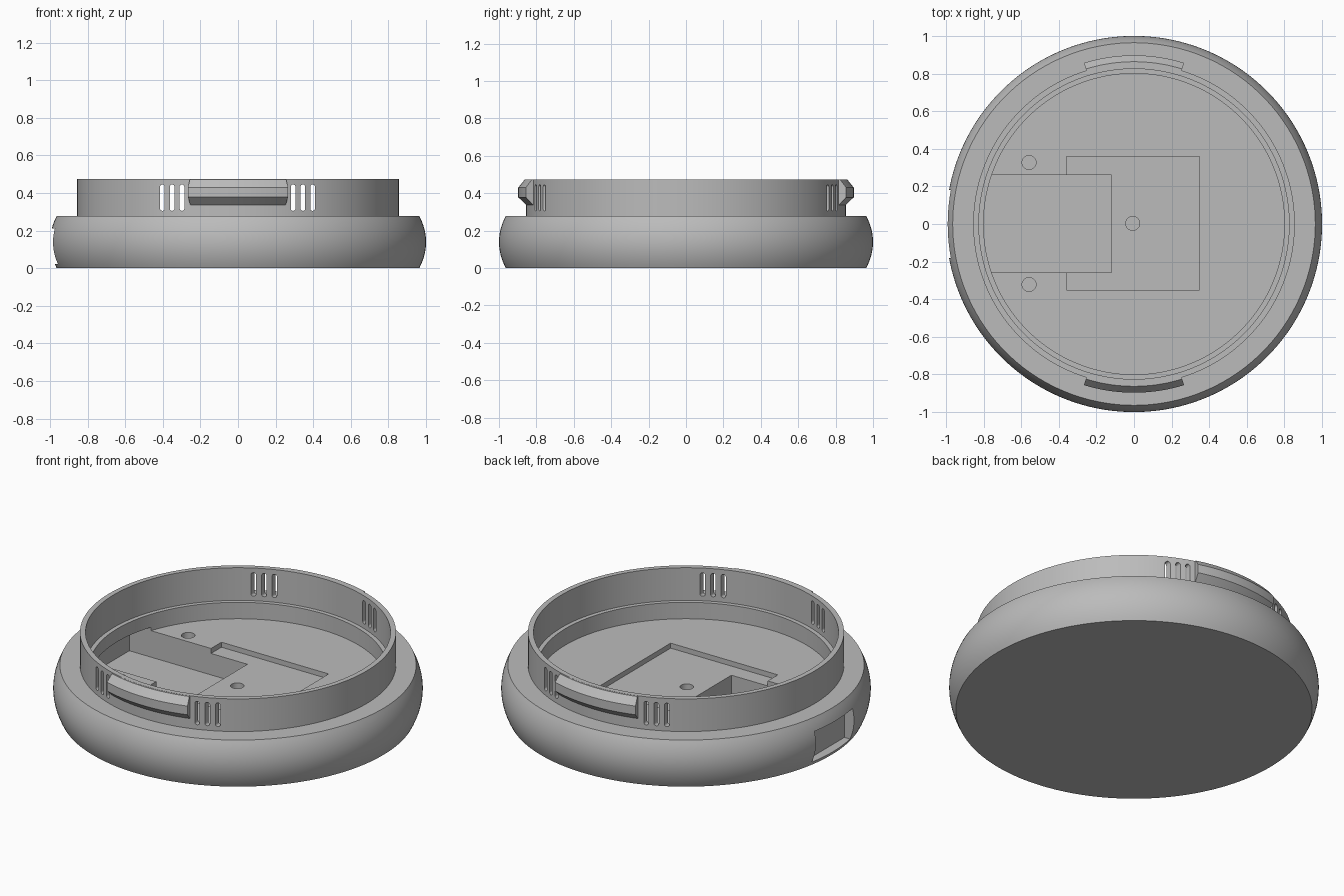
import bpy, bmesh, math
from mathutils import Matrix, Vector

if "Cube" in bpy.data.objects:
    bpy.data.objects.remove(bpy.data.objects["Cube"], do_unlink=True)

STEPS = 160
RIM_Z, TOP_Z, FLOOR_Z = 0.278, 0.473, 0.18
WALL_R = 0.855

grey = bpy.data.materials.new("plain_grey")
grey.use_nodes = True
colour = (0.5, 0.5, 0.5, 1)
grey.diffuse_color = colour
grey.node_tree.nodes["Principled BSDF"].inputs["Base Color"].default_value = colour


def make_object(name, bm):
    bmesh.ops.recalc_face_normals(bm, faces=bm.faces)
    mesh = bpy.data.meshes.new(name)
    bm.to_mesh(mesh)
    bm.free()
    mesh.materials.append(grey)
    ob = bpy.data.objects.new(name, mesh)
    bpy.context.collection.objects.link(ob)
    return ob


def sweep(name, profile, start, angle, steps):
    """Turn a closed (radius, height) profile around z, capping partial turns."""
    bm = bmesh.new()
    full = angle >= math.tau - 1e-6
    rings = []
    for i in range(steps if full else steps + 1):
        a = start + angle * i / steps
        rings.append([bm.verts.new((r * math.cos(a), r * math.sin(a), z)) for r, z in profile])
    n = len(profile)
    for i in range(steps):
        a, b = rings[i], rings[(i + 1) % len(rings)]
        for j in range(n):
            k = (j + 1) % n
            bm.faces.new((a[j], b[j], b[k], a[k]))
    if full:
        bmesh.ops.remove_doubles(bm, verts=bm.verts, dist=1e-5)
    else:
        bm.faces.new(rings[0])
        bm.faces.new(rings[-1])
    return make_object(name, bm)


def box(name, low, high):
    low, high = Vector(low), Vector(high)
    bm = bmesh.new()
    bmesh.ops.create_cube(bm, size=1, matrix=Matrix.Translation((low + high) / 2)
                          @ Matrix.Diagonal((*(high - low), 1)))
    return make_object(name, bm)


def cylinder(name, x, y, radius, low, high):
    bm = bmesh.new()
    bmesh.ops.create_cone(bm, cap_ends=True, segments=40, radius1=radius, radius2=radius,
                          depth=high - low, matrix=Matrix.Translation((x, y, (low + high) / 2)))
    return make_object(name, bm)


def slit(name, x, side):
    """Upright capsule prism running through the wall along y."""
    bm = bmesh.new()
    half, low, high = 0.0125, 0.305, 0.445
    outline = []
    for i in range(18):
        a = math.pi * (i if i < 9 else i - 1) / 8
        centre = high - half if i < 9 else low + half
        outline.append((x + half * math.cos(a), centre + half * math.sin(a)))
    near = [bm.verts.new((px, side * 0.6, pz)) for px, pz in outline]
    far = [bm.verts.new((px, side, pz)) for px, pz in outline]
    bm.faces.new(near)
    bm.faces.new(far)
    for i in range(18):
        j = (i + 1) % 18
        bm.faces.new((near[i], near[j], far[j], far[i]))
    return make_object(name, bm)


def cut(target, cutters):
    bpy.context.view_layer.objects.active = target
    for c in cutters:
        mod = target.modifiers.new("cut", "BOOLEAN")
        mod.operation, mod.solver, mod.object = "DIFFERENCE", "EXACT", c
        bpy.ops.object.modifier_apply(modifier=mod.name)
        bpy.data.objects.remove(c, do_unlink=True)


def smooth(ob):
    bpy.ops.object.select_all(action="DESELECT")
    ob.select_set(True)
    bpy.context.view_layer.objects.active = ob
    bpy.ops.object.shade_smooth_by_angle(angle=math.radians(25))


# Round housing: bulging outer side, thin upper wall, inner ledge and floor
bulge = []
for i in range(17):
    t = i / 8 - 1
    bulge.append((1 - 0.036 * t * t, RIM_Z * i / 16))
profile = [(0, 0)] + bulge + [
    (WALL_R, RIM_Z), (WALL_R, TOP_Z), (0.825, TOP_Z), (0.825, RIM_Z),
    (0.8, RIM_Z), (0.8, FLOOR_Z), (0, FLOOR_Z)]
housing = sweep("housing", profile, 0, math.tau, STEPS)

# Floor pocket, deep channel, side port and screw holes
cutters = [
    box("pocket_cutter", (-0.36, -0.352, 0.15), (0.348, 0.358, 0.24)),
    box("channel_cutter", (-0.9, -0.257, 0.022), (-0.12, 0.26, 0.2)),
    box("port_cutter", (-1.1, -0.18, 0.022), (-0.92, 0.18, 0.21)),
    cylinder("centre_hole_cutter", -0.007, 0.003, 0.037, 0.05, 0.3),
]
cutters += [cylinder("screw_hole_cutter", -0.558, y, 0.037, 0.05, 0.26)
            for y in (0.327, -0.322)]

# Vent slits, three on each side of both clips
for side in (-1, 1):
    for x in (0.293, 0.345, 0.397):
        cutters += [slit("slit_cutter", x, side), slit("slit_cutter", -x - 0.005, side)]
cut(housing, cutters)
smooth(housing)

# Curved snap clips on the front and back of the wall
clip = [(0.842, 0.45), (0.848, TOP_Z - 0.001), (0.863, TOP_Z - 0.001), (0.897, 0.43),
        (0.897, 0.378), (0.855, 0.337), (0.842, 0.337)]
span = math.radians(34.5)
for name, middle in (("front_clip", -math.pi / 2), ("back_clip", math.pi / 2)):
    smooth(sweep(name, clip, middle - span / 2, span, 20))
